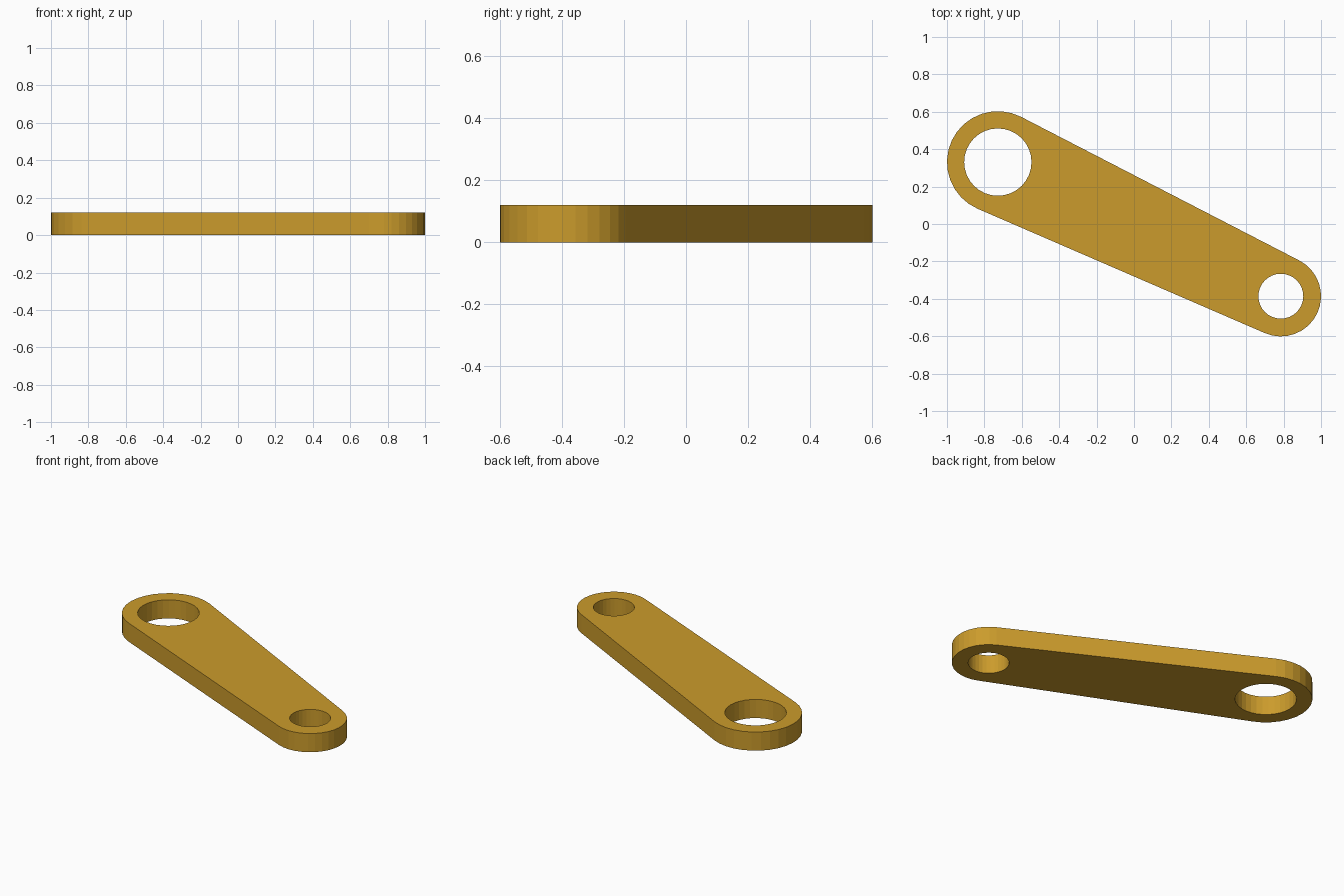
import bpy, bmesh
from math import atan2, acos, hypot, cos, sin, pi

if "Cube" in bpy.data.objects:
    bpy.data.objects.remove(bpy.data.objects["Cube"])

THICK = 0.12
BIG = (-0.728, 0.331)
SMALL = (0.785, -0.386)
R_BIG, R_SMALL = 0.272, 0.215
HOLE_BIG, HOLE_SMALL = 0.18, 0.12


def arc(c, r, a0, a1, n):
    return [(c[0] + r * cos(a0 + (a1 - a0) * i / n),
             c[1] + r * sin(a0 + (a1 - a0) * i / n)) for i in range(n + 1)]


def circle(c, r, n=32):
    return arc(c, r, 0, 2 * pi, n)[:-1]


def add_loop(bm, pts):
    vs = [bm.verts.new((x, y, 0)) for x, y in pts]
    return [bm.edges.new((vs[i - 1], vs[i])) for i in range(len(vs))]


# Outline: two end arcs joined by their common tangents
dx, dy = SMALL[0] - BIG[0], SMALL[1] - BIG[1]
axis = atan2(dy, dx)
t = acos((R_BIG - R_SMALL) / hypot(dx, dy))
outline = (arc(BIG, R_BIG, axis + t, axis + 2 * pi - t, 16)
           + arc(SMALL, R_SMALL, axis - t, axis + t, 16))

# Plate with two through holes
bm = bmesh.new()
edges = add_loop(bm, outline)
edges += add_loop(bm, circle(BIG, HOLE_BIG))
edges += add_loop(bm, circle(SMALL, HOLE_SMALL))
bmesh.ops.triangle_fill(bm, edges=edges, use_beauty=True, use_dissolve=False)
ext = bmesh.ops.extrude_face_region(bm, geom=bm.faces[:], use_keep_orig=True)
top = [g for g in ext["geom"] if isinstance(g, bmesh.types.BMVert)]
bmesh.ops.translate(bm, verts=top, vec=(0, 0, THICK))
bmesh.ops.recalc_face_normals(bm, faces=bm.faces[:])

mesh = bpy.data.meshes.new("link_arm")
bm.to_mesh(mesh)
bm.free()
obj = bpy.data.objects.new("link_arm", mesh)
bpy.context.collection.objects.link(obj)

# Golden material
mat = bpy.data.materials.new("golden")
mat.diffuse_color = (0.60, 0.33, 0.025, 1)
mat.use_nodes = True
mat.node_tree.nodes["Principled BSDF"].inputs["Base Color"].default_value = mat.diffuse_color
mesh.materials.append(mat)
